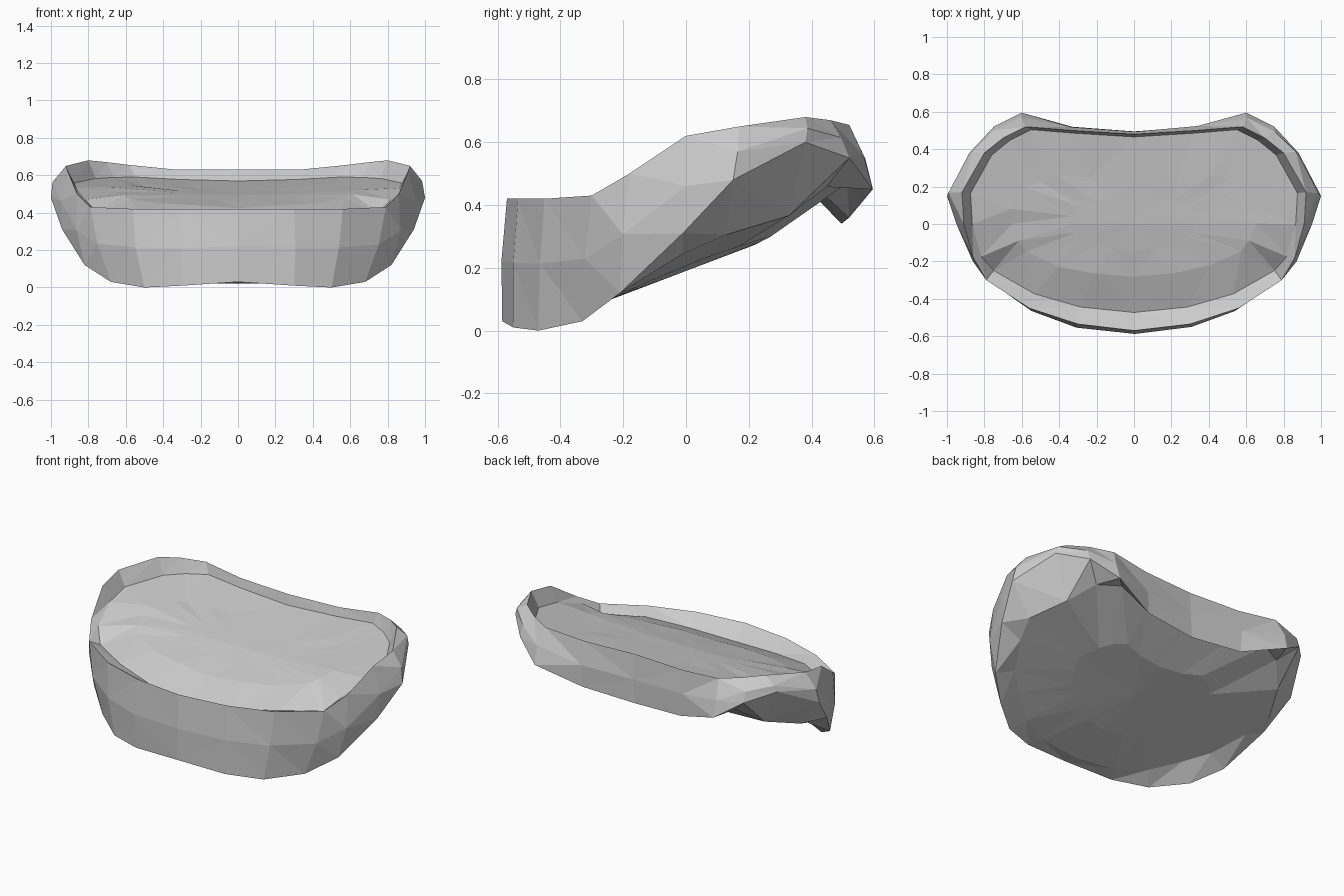
import bpy, bmesh, random

if "Cube" in bpy.data.objects:
    bpy.data.objects.remove(bpy.data.objects["Cube"])

random.seed(4)

# Half outlines running from the front centre to the back centre (x, y, z)
LOWER = [(0, -.585, .03), (.3, -.55, .01), (.5, -.47, 0), (.68, -.33, .03),
         (.82, -.21, .12), (.94, -.01, .31), (1, .15, .48), (.88, .38, .6),
         (.75, .52, .55), (.6, .595, .45), (.33, .52, .36), (0, .495, .34)]
UPPER = [(0, -.57, .42), (.3, -.535, .42), (.56, -.45, .42), (.79, -.3, .43),
         (.86, -.18, .5), (.91, 0, .62), (.92, .17, .65), (.8, .38, .68),
         (.7, .46, .67), (.58, .52, .655), (.33, .5, .63), (0, .48, .63)]


def ring(half, jitter=0):
    """Mirror a half outline into a closed ring, optionally roughened."""
    pts = half + [(-x, y, z) for x, y, z in half[-2:0:-1]]
    return [tuple(c + random.uniform(-jitter, jitter) for c in p) for p in pts]


def shrink(half, sx, sy, height):
    """Scale an outline inwards and set z from a height function."""
    return [(x * sx, y * sy, height(x * sx, y * sy)) for x, y, z in half]


def under(x, y):
    return max(.02, .19 + .38 * y) + .09 * x * x + (.06 if y > .38 else 0)


def floor(x, y):
    """Pillow-like floor: steep behind the front groove, flatter to the back."""
    steps = [(-.6, .29), (-.46, .35), (-.28, .43), (0, .495), (.5, .575)]
    for (a, za), (b, zb) in zip(steps, steps[1:]):
        if y <= b:
            break
    return za + (zb - za) * (y - a) / (b - a) + .05 * x * x


# Outer wall bulges slightly between lower and upper edges
middle = [((a[0] + b[0]) * .515, (a[1] + b[1]) * .51, (a[2] + b[2]) * .5)
          for a, b in zip(LOWER, UPPER)]
# Narrow inner wall dropping from the rim into the groove around the floor
lip = []
for x, y, z in UPPER:
    px, py = x * .95, y * (.83 if y < -.25 else .97)
    lip.append((px, py, min(z - .03, floor(px, py))))

rings = [ring(shrink(LOWER, .45, .45, under)), ring(shrink(LOWER, .86, .86, under)),
         ring(LOWER), ring(middle, .006), ring(UPPER), ring(lip),
         ring(shrink(UPPER, .72, .5, floor), .006),
         ring(shrink(UPPER, .36, .25, floor))]

# Shell: loft all rings and close the underside and the floor
bm = bmesh.new()
loops = [[bm.verts.new(p) for p in r] for r in rings]
n = len(loops[0])
for a, b in zip(loops, loops[1:]):
    for i in range(n):
        j = (i + 1) % n
        bm.faces.new((a[i], a[j], b[j], b[i]))
for loop, z in ((loops[0], under(0, 0)), (loops[-1], floor(0, 0))):
    c = bm.verts.new((0, 0, z))
    for i in range(n):
        bm.faces.new((loop[i], loop[(i + 1) % n], c))
bmesh.ops.triangulate(bm, faces=bm.faces[:])
bmesh.ops.recalc_face_normals(bm, faces=bm.faces[:])
mesh = bpy.data.meshes.new("curved_shell")
bm.to_mesh(mesh)
bm.free()
obj = bpy.data.objects.new("curved_shell", mesh)
bpy.context.collection.objects.link(obj)
